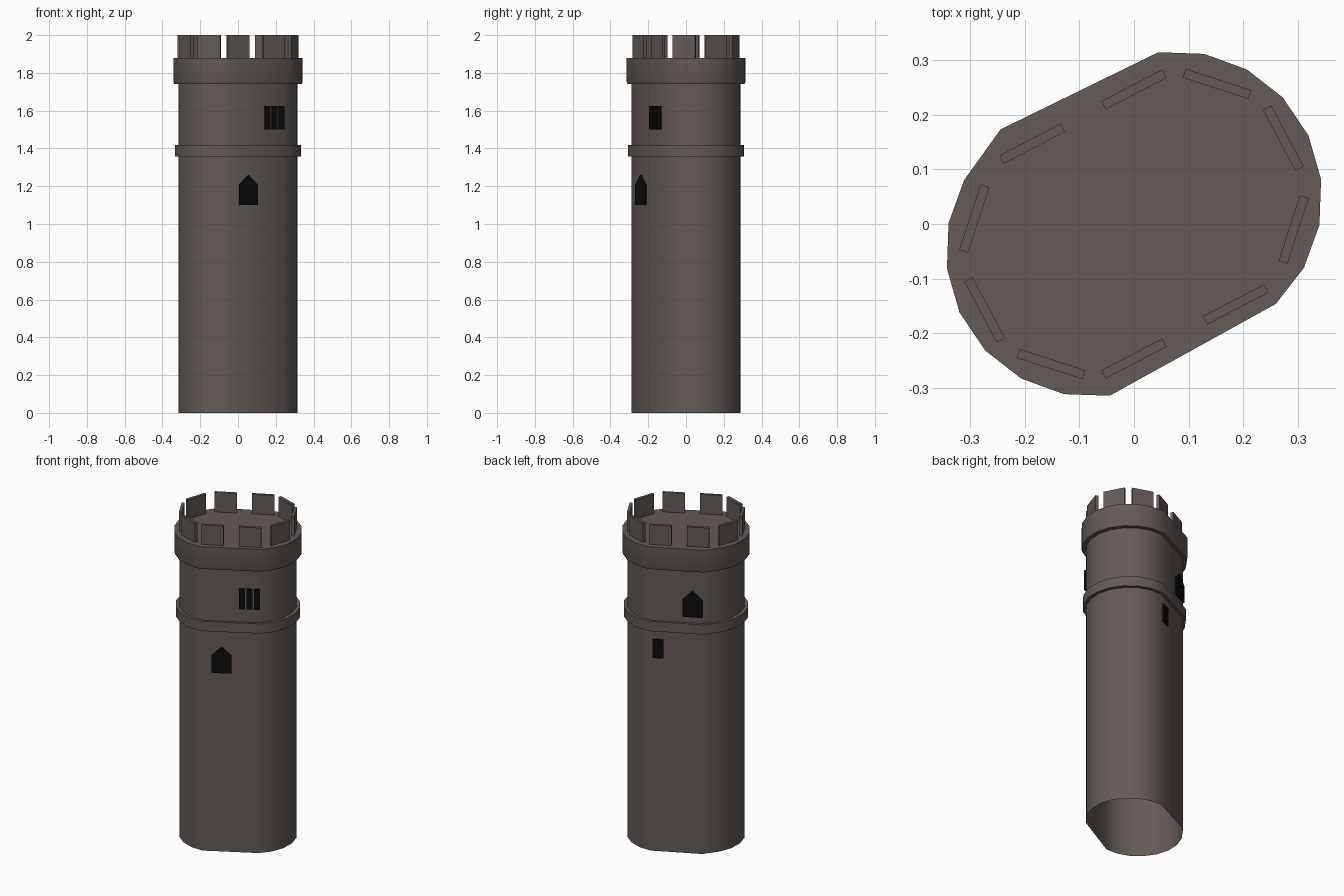
import bpy
import bmesh
from math import radians, cos, sin
from mathutils import Vector, Matrix

default_cube = bpy.data.objects.get("Cube")
if default_cube:
    bpy.data.objects.remove(default_cube, do_unlink=True)


def make_material(name, color):
    material = bpy.data.materials.new(name)
    material.use_nodes = True
    material.diffuse_color = color
    material.node_tree.nodes["Principled BSDF"].inputs["Base Color"].default_value = color
    return material


stone = make_material("brown grey stone", (0.125, 0.103, 0.094, 1))
dark = make_material("dark opening", (0.004, 0.004, 0.004, 1))


def finish(name, bm, material, smooth=False):
    """Turn a bmesh into a named object with one material."""
    bmesh.ops.recalc_face_normals(bm, faces=bm.faces)
    mesh = bpy.data.meshes.new(name)
    bm.to_mesh(mesh)
    bm.free()
    mesh.materials.append(material)
    obj = bpy.data.objects.new(name, mesh)
    bpy.context.collection.objects.link(obj)
    if smooth:
        bpy.ops.object.select_all(action='DESELECT')
        obj.select_set(True)
        bpy.context.view_layer.objects.active = obj
        bpy.ops.object.shade_smooth_by_angle(angle=radians(35))
    return obj


# Tower plan: two facing arcs joined by two long straight walls
ARC_STEPS = 8
ARC_CENTRE = Vector((0.077, 0.049))
ARC_RADIUS = 0.267
SHAFT = 0.918


def arc_point(centre, degrees):
    a = radians(degrees)
    return centre + ARC_RADIUS * Vector((cos(a), sin(a)))


plan = []
for sign, start in ((1, 97), (-1, 277)):
    for step in range(ARC_STEPS + 1):
        plan.append(arc_point(sign * ARC_CENTRE, start - 18 * step))
plan[-1] = Vector((-0.244, 0.173))


def loft(name, rings, cap_top=False):
    """Stack scaled copies of the plan, given as (height, scale)."""
    bm = bmesh.new()
    loops = [[bm.verts.new((p.x * s, p.y * s, z)) for p in plan] for z, s in rings]
    count = len(plan)
    for low, high in zip(loops, loops[1:]):
        for i in range(count):
            j = (i + 1) % count
            bm.faces.new((low[i], low[j], high[j], high[i]))
    if cap_top:
        bm.faces.new(loops[-1])
    return finish(name, bm, stone, smooth=True)


# Shaft open at the foot, projecting string course and parapet platform
loft("shaft", [(0, SHAFT), (1.76, SHAFT)])
loft("string_course", [(1.358, SHAFT - 0.01), (1.358, 0.975),
                       (1.418, 0.975), (1.418, SHAFT - 0.01)])
loft("parapet_platform", [(1.742, SHAFT - 0.01), (1.742, 0.988),
                          (1.754, 1), (1.88, 1)], cap_top=True)


# Thin merlons, repeated on the opposite side
def merlon(name, x, y, degrees):
    bm = bmesh.new()
    bmesh.ops.create_cube(bm, size=1)
    bm.transform(Matrix.Translation((x, y, 1.939))
                 @ Matrix.Rotation(radians(degrees), 4, 'Z')
                 @ Matrix.Diagonal((0.126, 0.017, 0.122, 1)))
    finish(name, bm, stone)


half_crown = [(0, 0.246, 27.5), (0.152, 0.256, -18), (0.273, 0.157, -62),
              (0.292, -0.01, 72), (0.186, -0.147, 27.5)]
for number, (x, y, turn) in enumerate(half_crown, 1):
    merlon(f"merlon_{number}_back_left", x, y, turn)
    merlon(f"merlon_{number}_front_right", -x, -y, turn)


# Window plates laid on the straight walls
front_wall = (plan[ARC_STEPS], plan[ARC_STEPS + 1])
back_wall = (plan[-1], plan[0])


def window(name, wall, along, z, outlines):
    """Extrude outlines (sideways, up) out of a wall at a fraction along it."""
    start, end = (p * SHAFT for p in wall)
    tangent = (end - start).normalized()
    normal = Vector((-tangent.y, tangent.x))
    base = start.lerp(end, along)
    bm = bmesh.new()
    for outline in outlines:
        back, front = [
            [bm.verts.new((*(base - tangent * u + normal * depth), z + v))
             for u, v in outline]
            for depth in (-0.001, 0.008)]
        bm.faces.new(back)
        bm.faces.new(front)
        for i in range(len(outline)):
            j = (i + 1) % len(outline)
            bm.faces.new((back[i], back[j], front[j], front[i]))
    finish(name, bm, dark)


def rectangle(width, height, middle=0):
    left, right = middle - width / 2, middle + width / 2
    return [(left, 0), (right, 0), (right, height), (left, height)]


def pointed(width, shoulder, peak):
    half = width / 2
    return [(-half, 0), (half, 0), (half, shoulder), (0, peak), (-half, shoulder)]


arch = pointed(0.11, 0.108, 0.16)
window("front_arched_window", front_wall, 0.66, 1.10, [arch])
window("front_triple_slit", front_wall, 0.166, 1.5,
       [rectangle(0.033, 0.125, side * 0.042) for side in (-1, 0, 1)])
window("back_arched_window", back_wall, 0.19, 1.456, [arch])
window("back_small_window", back_wall, 0.85, 1.19, [rectangle(0.06, 0.115)])
